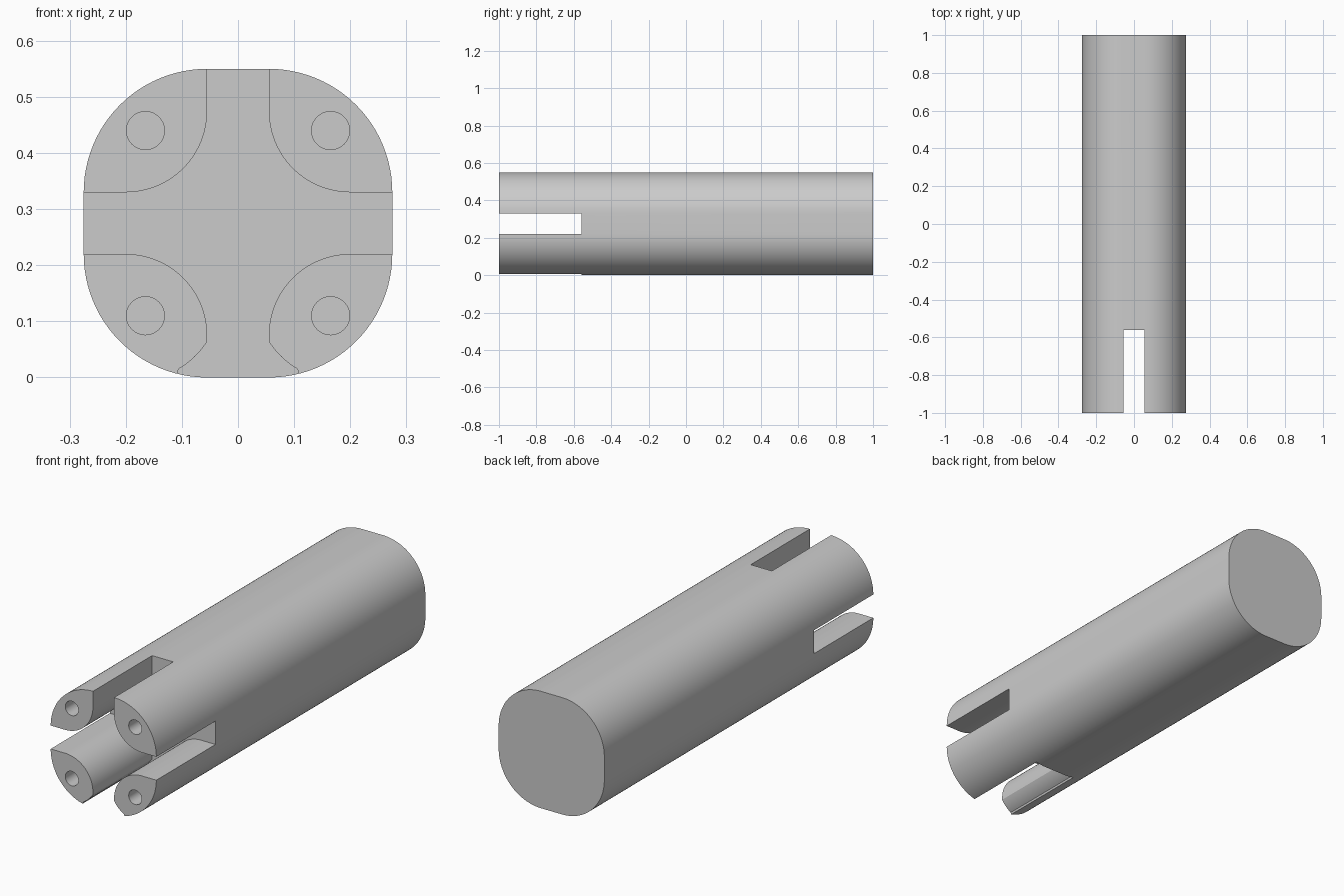
import bpy, bmesh, math

if "Cube" in bpy.data.objects:
    bpy.data.objects.remove(bpy.data.objects["Cube"])

HALF, RADIUS, GAP = 0.275, 0.22, 0.055   # half width, corner radius, half slot
INNER, HOLE = 0.145, 0.034               # prong inner rounding, bore radius
SHOULDER = -0.56                         # where the prongs meet the shaft

grey = bpy.data.materials.new("plain grey")
grey.use_nodes = True
colour = (0.6, 0.6, 0.6, 1)
grey.diffuse_color = colour
grey.node_tree.nodes["Principled BSDF"].inputs["Base Color"].default_value = colour


def arc(cx, cz, r, start, end, steps=24):
    angles = [math.radians(start + (end - start) * i / steps) for i in range(steps + 1)]
    return [(cx + r * math.cos(a), cz + r * math.sin(a)) for a in angles]


def prism(name, outline, y0, y1):
    """Extrude an (x, z) outline, measured from the shaft axis, along y."""
    bm = bmesh.new()
    face = bm.faces.new([bm.verts.new((x, y0, z + HALF)) for x, z in outline])
    ext = bmesh.ops.extrude_face_region(bm, geom=[face])
    for v in ext["geom"]:
        if isinstance(v, bmesh.types.BMVert):
            v.co.y = y1
    bmesh.ops.recalc_face_normals(bm, faces=bm.faces)
    mesh = bpy.data.meshes.new(name)
    bm.to_mesh(mesh)
    bm.free()
    mesh.materials.append(grey)
    obj = bpy.data.objects.new(name, mesh)
    bpy.context.collection.objects.link(obj)
    return obj


def mirrored(points):
    return [(-x, z) for x, z in reversed(points)]


# Shaft: a square with large rounded corners
right = arc(GAP, -GAP, RADIUS, -90, 0) + arc(GAP, GAP, RADIUS, 0, 90)
shaft = prism("pronged_shaft", right + mirrored(right), -1, 1)

# Cross-shaped slot; the lower arm flares out at the bottom
c = GAP + INNER
flare = arc(0.178, -0.134, INNER, 240, 212, 8)
lower = [p for p in arc(c, -c, INNER, 180, 90) if p[1] > -0.21]
slot_right = ([(0.16, -0.4)] + flare + [(GAP, -0.21)] + lower
              + [(0.4, -GAP), (0.4, GAP)]
              + arc(c, c, INNER, 270, 180) + [(GAP, 0.4)])
cutters = [prism("slot_cutter", slot_right + mirrored(slot_right), -1.1, SHOULDER)]

# One bore in the end of each prong
for sx in (-1, 1):
    for sz in (-1, 1):
        bore = arc(sx * 0.165, sz * 0.165, HOLE, 0, 360, 32)[:-1]
        cutters.append(prism("bore_cutter", bore, -1.1, -0.6))

bpy.ops.object.select_all(action="DESELECT")
shaft.select_set(True)
bpy.context.view_layer.objects.active = shaft
for cutter in cutters:
    mod = shaft.modifiers.new("cut", "BOOLEAN")
    mod.operation, mod.solver, mod.object = "DIFFERENCE", "EXACT", cutter
    bpy.ops.object.modifier_apply(modifier=mod.name)
    bpy.data.objects.remove(cutter)

bpy.ops.object.shade_smooth_by_angle(angle=math.radians(25))
